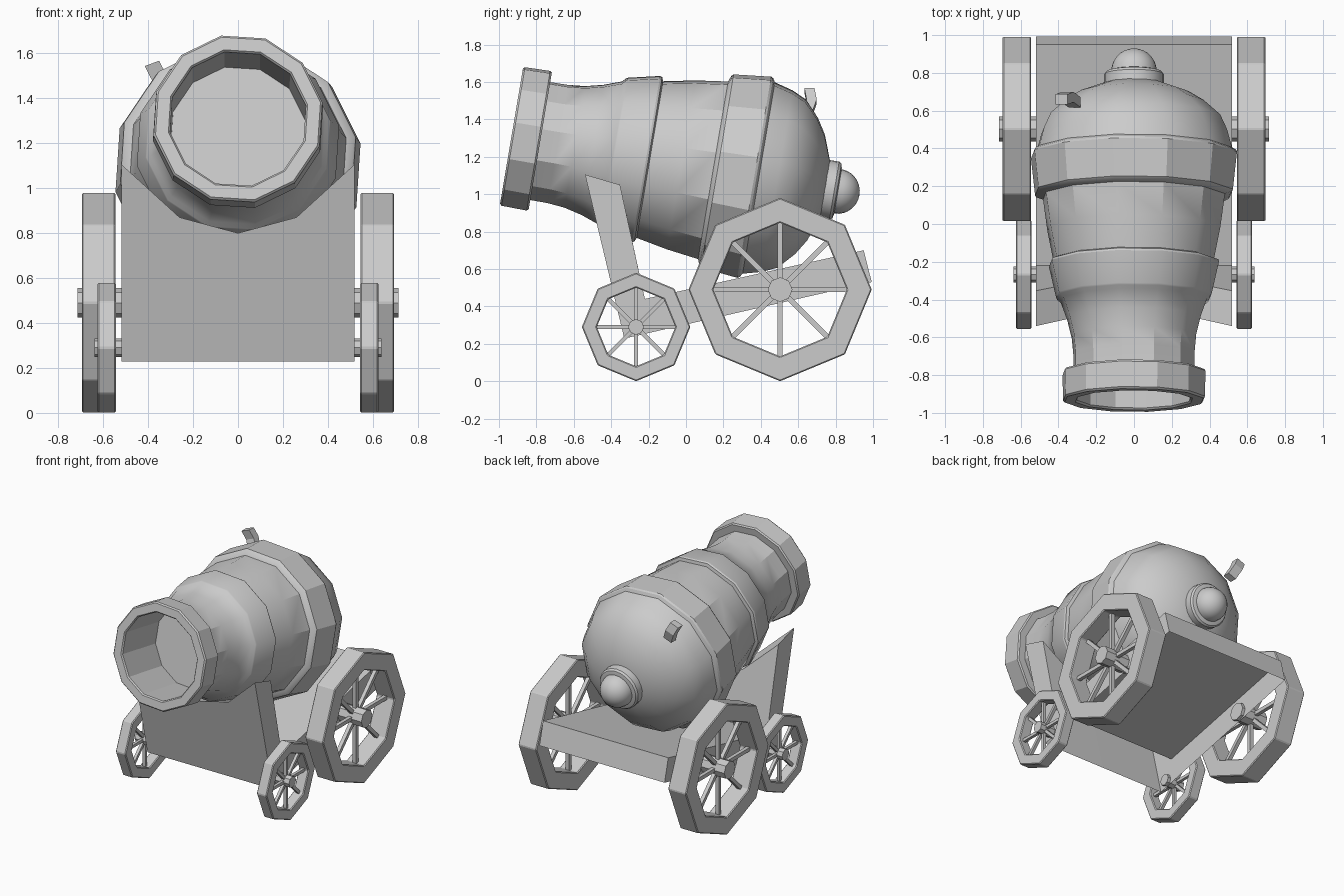
import bpy, bmesh, math
from mathutils import Vector, Matrix

if "Cube" in bpy.data.objects:
    bpy.data.objects.remove(bpy.data.objects["Cube"])

TILT = math.radians(9.6)
MUZZLE = Vector((0, -0.933, 1.31))
AXIS = Vector((0, math.cos(TILT), -math.sin(TILT)))
UP = Vector((0, math.sin(TILT), math.cos(TILT)))
SIDE = Vector((1, 0, 0))


def finish(name, bm, smooth=None, bevel=0, fix_normals=True):
    bmesh.ops.remove_doubles(bm, verts=bm.verts, dist=1e-5)
    if fix_normals:
        bmesh.ops.recalc_face_normals(bm, faces=bm.faces)
    me = bpy.data.meshes.new(name)
    bm.to_mesh(me)
    bm.free()
    ob = bpy.data.objects.new(name, me)
    bpy.context.collection.objects.link(ob)
    if bevel:
        mod = ob.modifiers.new("soft_edges", 'BEVEL')
        mod.width, mod.segments = bevel, 1
    if smooth:
        bpy.ops.object.select_all(action='DESELECT')
        ob.select_set(True)
        bpy.context.view_layer.objects.active = ob
        bpy.ops.object.shade_smooth_by_angle(angle=math.radians(smooth))
    return ob


def loft(bm, rings, closed=True):
    """Bridge successive rings of points with quads."""
    vs = [[bm.verts.new(p) for p in ring] for ring in rings]
    n = len(vs[0])
    for a, b in zip(vs, vs[1:]):
        for i in range(n if closed else n - 1):
            j = (i + 1) % n
            bm.faces.new((a[i], a[j], b[j], b[i]))
    return vs


def lathe(name, profile, sides, phase, smooth):
    """Turn (distance along bore, radius) points about the tilted barrel axis."""
    bm = bmesh.new()
    rings = []
    for t, r in profile:
        r = max(r, 1e-7)
        rings.append([MUZZLE + AXIS * t + (SIDE * math.cos(a) + UP * math.sin(a)) * r
                      for a in (phase + math.tau * k / sides for k in range(sides))])
    loft(bm, rings)
    bmesh.ops.remove_doubles(bm, verts=bm.verts, dist=1e-5)
    bmesh.ops.dissolve_degenerate(bm, edges=bm.edges, dist=1e-6)
    return finish(name, bm, smooth)


# barrel: bore, muzzle ring, neck, two bands and rounded breech
lathe("barrel", [
    (.40, 0), (.40, .305), (.01, .308), (0, .316), (0, .374), (.01, .383),
    (.146, .386), (.156, .378), (.156, .326), (.25, .327), (.343, .336), (.44, .360),
    (.535, .395), (.552, .415), (.562, .420), (.730, .459), (.742, .455), (.750, .433),
    (.92, .467), (1.093, .491), (1.106, .525), (1.116, .534), (1.316, .556),
    (1.328, .550), (1.341, .529), (1.44, .502), (1.52, .465), (1.60, .376), (1.651, .293),
    (1.70, .16), (1.71, 0)], 12, math.radians(11.3), 29.5)

# breech knob: collar and ball
ball = [(1.77 + .117 * math.sin(a), .120 * math.cos(a))
        for a in (math.pi / 2 * k / 7 for k in range(8))]
lathe("breech_knob", [(1.66, 0), (1.66, .158), (1.75, .158), (1.764, .148), (1.77, .125)] + ball,
      24, 0, 35)

# fuse: short bent stick
bm = bmesh.new()
rings = []
for x, y, z in [(-.315, .645, 1.42), (-.352, .672, 1.495), (-.383, .660, 1.555)]:
    rings.append([(x + .032 * a, y + .027 * b, z + .012 * a)
                  for a, b in ((-1, -1), (1, -1), (1, 1), (-1, 1))])
vs = loft(bm, rings)
bm.faces.new(vs[0])
bm.faces.new(vs[-1])
finish("fuse", bm)

# carriage: hollow bed plus notched front board, open underneath
bm = bmesh.new()
rings = []
for x, z in [(-.518, 1.105), (-.26, .87), (0, .80), (.26, .87), (.518, 1.105)]:
    zb = z - .055
    rings.append([(x, -.33, .228), (x, -.54 + (1.105 - z) * .2425, z),
                  (x, -.353 + (1.05 - zb) * .219, zb),
                  (x, -.22, .44), (x, .95, .70), (x, .993, .53)])
vs = loft(bm, rings, closed=False)
for end in (vs[0], vs[-1]):
    bm.faces.new(end)
finish("carriage", bm)


def tube(bm, x0, x1, r_out, r_in=None):
    """Octagonal disc or ring along x, corners on the axes."""
    def ring(x, r):
        return [(x, r * math.cos(math.tau * k / 8), r * math.sin(math.tau * k / 8))
                for k in range(8)]
    if r_in:
        loft(bm, [ring(x0, r_out), ring(x1, r_out), ring(x1, r_in), ring(x0, r_in),
                  ring(x0, r_out)])
    else:
        vs = loft(bm, [ring(x0, r_out), ring(x1, r_out)])
        bm.faces.new(vs[0])
        bm.faces.new(vs[1])


def wheel(name, side, y, r, r_in, x0, x1, hub_r, hub_x, spoke):
    loc = Matrix.Translation((0, y, r))
    mirror = Matrix.Diagonal((side, 1, 1, 1))
    # rim
    bm = bmesh.new()
    tube(bm, x0, x1, r, r_in)
    bmesh.ops.transform(bm, matrix=loc @ mirror, verts=bm.verts)
    finish(name + "_rim", bm, bevel=.006)
    # hub with axle stub, and eight spokes
    bm = bmesh.new()
    tube(bm, .495, hub_x, hub_r)
    xm = (x0 + x1) / 2
    for k in range(8):
        length = r_in + .01
        m = (Matrix.Rotation(math.tau * k / 8, 4, 'X')
             @ Matrix.Translation((xm, 0, length / 2))
             @ Matrix.Diagonal((spoke, spoke, length, 1)))
        bmesh.ops.create_cube(bm, size=1, matrix=m)
    bmesh.ops.transform(bm, matrix=loc @ mirror, verts=bm.verts)
    finish(name + "_hub_and_spokes", bm)


# wheels: large at the rear, small at the front
for side, label in ((1, "right"), (-1, "left")):
    wheel("rear_wheel_" + label, side, .503, .49, .357, .545, .695, .066, .715, .028)
    wheel("front_wheel_" + label, side, -.267, .29, .21, .543, .625, .042, .638, .022)
